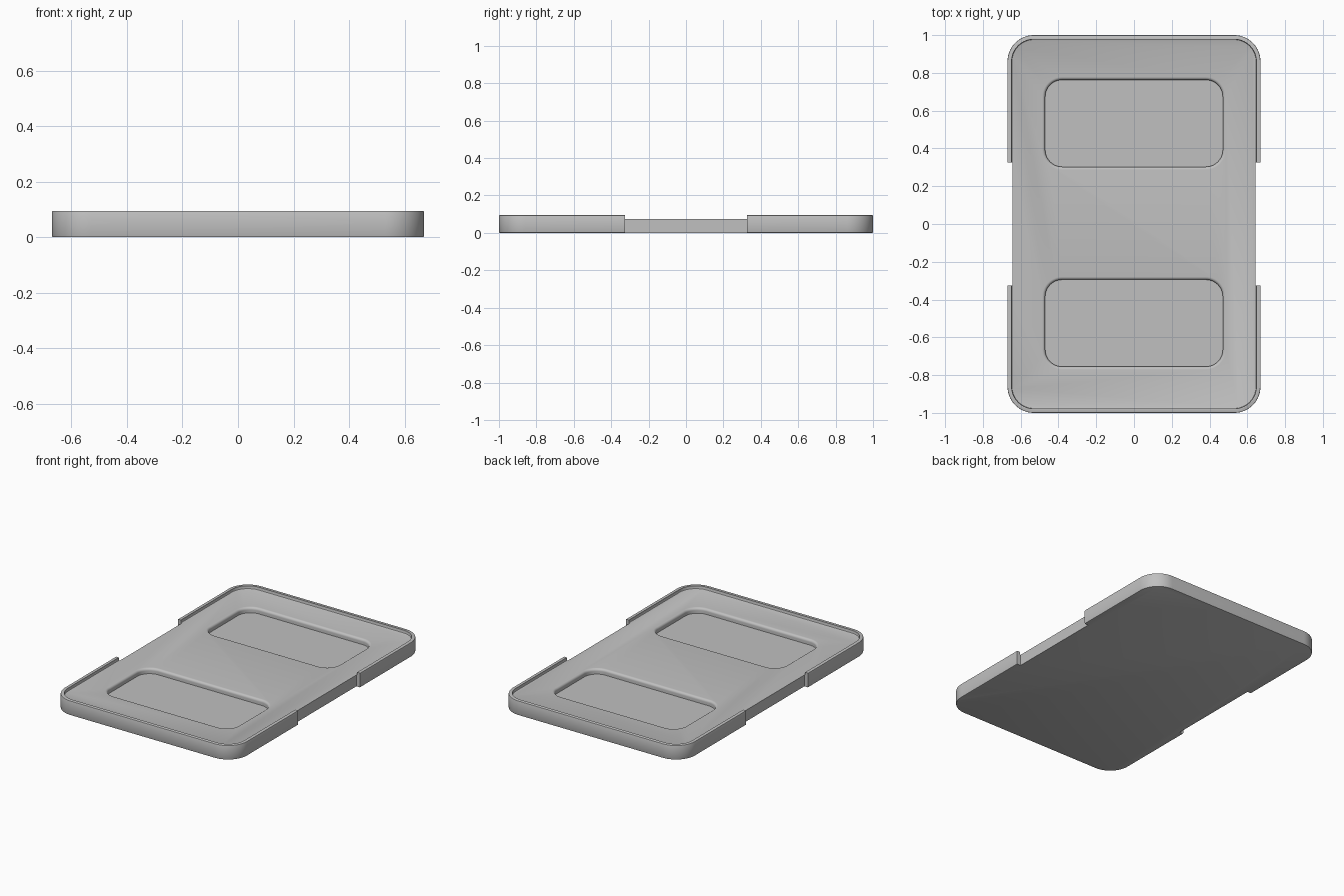
import bpy, bmesh
from math import sin, cos, pi

if "Cube" in bpy.data.objects:
    bpy.data.objects.remove(bpy.data.objects["Cube"])

grey = bpy.data.materials.new("light grey plastic")
grey.use_nodes = True
COLOUR = (0.53, 0.53, 0.53, 1)
grey.diffuse_color = COLOUR
grey.node_tree.nodes["Principled BSDF"].inputs["Base Color"].default_value = COLOUR

HALF_X, HALF_Y, HEIGHT = 0.67, 1.0, 0.095
CORNER, WALL, FLOOR = 0.14, 0.022, 0.075
CORNER_STEPS, FILLET_STEPS = 14, 6


def rounded_rect(hx, hy, r):
    """Counter-clockwise outline of a rounded rectangle."""
    points = []
    for q, (sx, sy) in enumerate([(1, 1), (-1, 1), (-1, -1), (1, -1)]):
        for i in range(CORNER_STEPS + 1):
            a = (q + i / CORNER_STEPS) * pi / 2
            points.append((sx * (hx - r) + r * cos(a), sy * (hy - r) + r * sin(a)))
    return points


def loft(name, hx, hy, r, layers, y=0):
    """Solid through rounded rectangles; each layer is (outward offset, height)."""
    bm = bmesh.new()
    rings = [[bm.verts.new((px, py + y, z)) for px, py in rounded_rect(hx + o, hy + o, r + o)]
             for o, z in layers]
    for low, high in zip(rings, rings[1:]):
        for i in range(len(low)):
            j = (i + 1) % len(low)
            bm.faces.new((low[i], low[j], high[j], high[i]))
    bm.faces.new(rings[0][::-1])
    bm.faces.new(rings[-1])
    mesh = bpy.data.meshes.new(name)
    bm.to_mesh(mesh)
    bm.free()
    obj = bpy.data.objects.new(name, mesh)
    bpy.context.collection.objects.link(obj)
    mesh.materials.append(grey)
    return obj


def cut(target, cutter):
    """Subtract the cutter and remove it."""
    mod = target.modifiers.new("cut", "BOOLEAN")
    mod.operation, mod.solver, mod.object = "DIFFERENCE", "EXACT", cutter
    bpy.context.view_layer.objects.active = target
    bpy.ops.object.modifier_apply(modifier=mod.name)
    bpy.data.objects.remove(cutter)


# Outer body with softened top and bottom edges
e = 0.004
tray = loft("tray", HALF_X, HALF_Y, CORNER,
            [(-e, 0), (-e * 0.3, e * 0.3), (0, e),
             (0, HEIGHT - e), (-e * 0.3, HEIGHT - e * 0.3), (-e, HEIGHT)])

# Shallow recess that leaves the thin rim, with a small fillet at its foot
f = 0.006
cut(tray, loft("recess", HALF_X - WALL, HALF_Y - WALL, CORNER - WALL,
               [(-f, FLOOR), (-f * 0.3, FLOOR + f * 0.3), (0, FLOOR + f), (0, HEIGHT + 0.1)]))

# Two rounded pockets with filleted lips
lip, depth = 0.016, 0.035
profile = [(0, FLOOR - depth)]
for i in range(FILLET_STEPS + 1):
    a = i / FILLET_STEPS * pi / 2
    profile.append((lip * (1 - cos(a)), FLOOR - lip + lip * sin(a)))
profile.append((lip, HEIGHT + 0.1))
for centre in (0.533, -0.525):
    cut(tray, loft("pocket", 0.47, 0.23, 0.09, profile, centre))

# Grip notches in the middle of both long sides
for side in (-1, 1):
    bpy.ops.mesh.primitive_cube_add(size=1, location=(side * (HALF_X - WALL - f + 0.1), 0, 0.05))
    notch = bpy.context.object
    notch.scale = (0.2, 0.65, 0.4)
    bpy.context.view_layer.update()
    cut(tray, notch)

bpy.ops.object.select_all(action="DESELECT")
tray.select_set(True)
bpy.context.view_layer.objects.active = tray
bpy.ops.object.shade_smooth_by_angle(angle=pi / 6)
